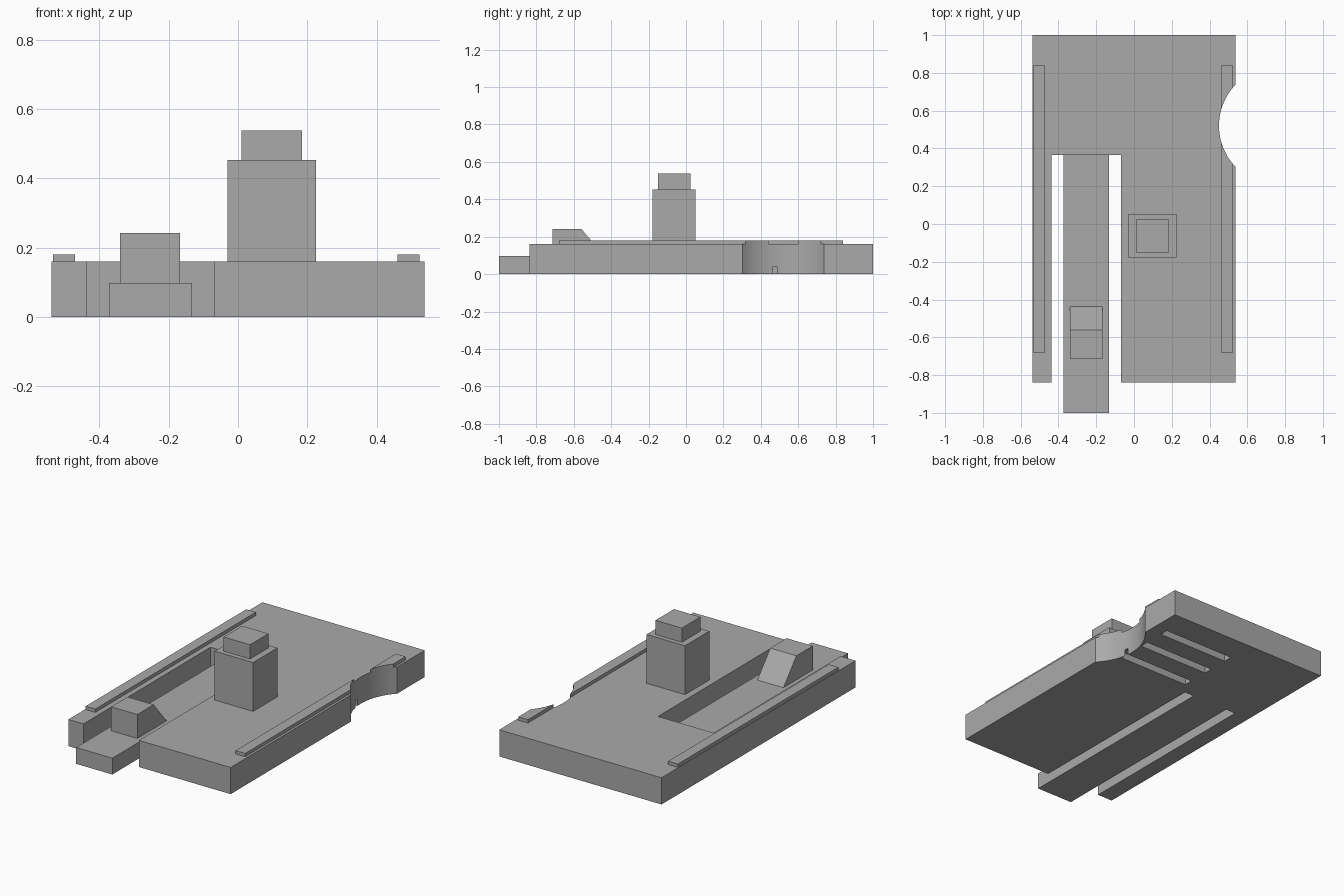
import bpy
import bmesh

cube = bpy.data.objects.get("Cube")
if cube:
    bpy.data.objects.remove(cube, do_unlink=True)

grey = bpy.data.materials.new("plain_grey")
grey.use_nodes = True
grey.diffuse_color = (0.4, 0.4, 0.4, 1)
grey.node_tree.nodes["Principled BSDF"].inputs["Base Color"].default_value = grey.diffuse_color


def prism(name, outline, vector):
    """Extrude a closed outline of 3D points along a vector."""
    bm = bmesh.new()
    face = bm.faces.new([bm.verts.new(p) for p in outline])
    moved = bmesh.ops.extrude_face_region(bm, geom=[face])["geom"]
    bmesh.ops.translate(bm, vec=vector,
                        verts=[v for v in moved if isinstance(v, bmesh.types.BMVert)])
    bmesh.ops.recalc_face_normals(bm, faces=bm.faces)
    mesh = bpy.data.meshes.new(name)
    bm.to_mesh(mesh)
    bm.free()
    mesh.materials.append(grey)
    obj = bpy.data.objects.new(name, mesh)
    bpy.context.collection.objects.link(obj)
    return obj


def box(name, x, y, z):
    corners = [(x[0], y[0], z[0]), (x[1], y[0], z[0]), (x[1], y[1], z[0]), (x[0], y[1], z[0])]
    return prism(name, corners, (0, 0, z[1] - z[0]))


def cut(obj, cutters):
    """Subtract the cutters from an object and apply the result."""
    bpy.context.view_layer.objects.active = obj
    for cutter in cutters:
        mod = obj.modifiers.new("cut", "BOOLEAN")
        mod.operation = "DIFFERENCE"
        mod.solver = "EXACT"
        mod.object = cutter
        bpy.ops.object.modifier_apply(modifier=mod.name)


# Base plate with an open channel at the front
HALF, FRONT, ROOT, TOP = 0.538, -0.838, 0.365, 0.16
channel = (-0.438, -0.07)
outline = [(-HALF, FRONT), (channel[0], FRONT), (channel[0], ROOT), (channel[1], ROOT),
           (channel[1], FRONT), (HALF, FRONT), (HALF, 1), (-HALF, 1)]
plate = prism("base_plate", [(x, y, 0) for x, y in outline], (0, 0, TOP))

# Raised rails along both long edges
left_rail = box("left_rail", (0.46, 0.524), (-0.68, 0.84), (TOP, 0.18))
right_rail = box("right_rail", (-0.534, -0.47), (-0.68, 0.84), (TOP, 0.18))

# Round finger notch in the left edge, and grooves in the underside
bpy.ops.mesh.primitive_cylinder_add(vertices=128, radius=0.314, depth=1, location=(0.764, 0.52, 0))
notch = bpy.context.object
notch.name = "notch_cutter"
grooves = [box("groove_cutter", (-0.015, 0.455), (y, y + 0.053), (-0.1, 0.04))
           for y in (0.433, 0.606, 0.779)]
cut(plate, [notch] + grooves)
cut(left_rail, [notch])
for helper in [notch] + grooves:
    bpy.data.objects.remove(helper, do_unlink=True)

# Smooth the notch wall only
for obj in (plate, left_rail):
    bpy.ops.object.select_all(action="DESELECT")
    obj.select_set(True)
    bpy.context.view_layer.objects.active = obj
    bpy.ops.object.shade_smooth_by_angle(angle=0.4)

# Flexible arm in the channel, with its wedge-shaped catch
box("spring_arm", (-0.373, -0.133), (-1, ROOT), (0, 0.098))
catch = [(-0.715, 0.098), (-0.715, 0.242), (-0.56, 0.242), (-0.437, 0.098)]
prism("arm_catch", [(-0.34, y, z) for y, z in catch], (0.173, 0, 0))

# Square post with a smaller cap
box("post", (-0.03, 0.225), (-0.178, 0.052), (TOP, 0.453))
box("post_cap", (0.01, 0.185), (-0.15, 0.025), (0.453, 0.538))
